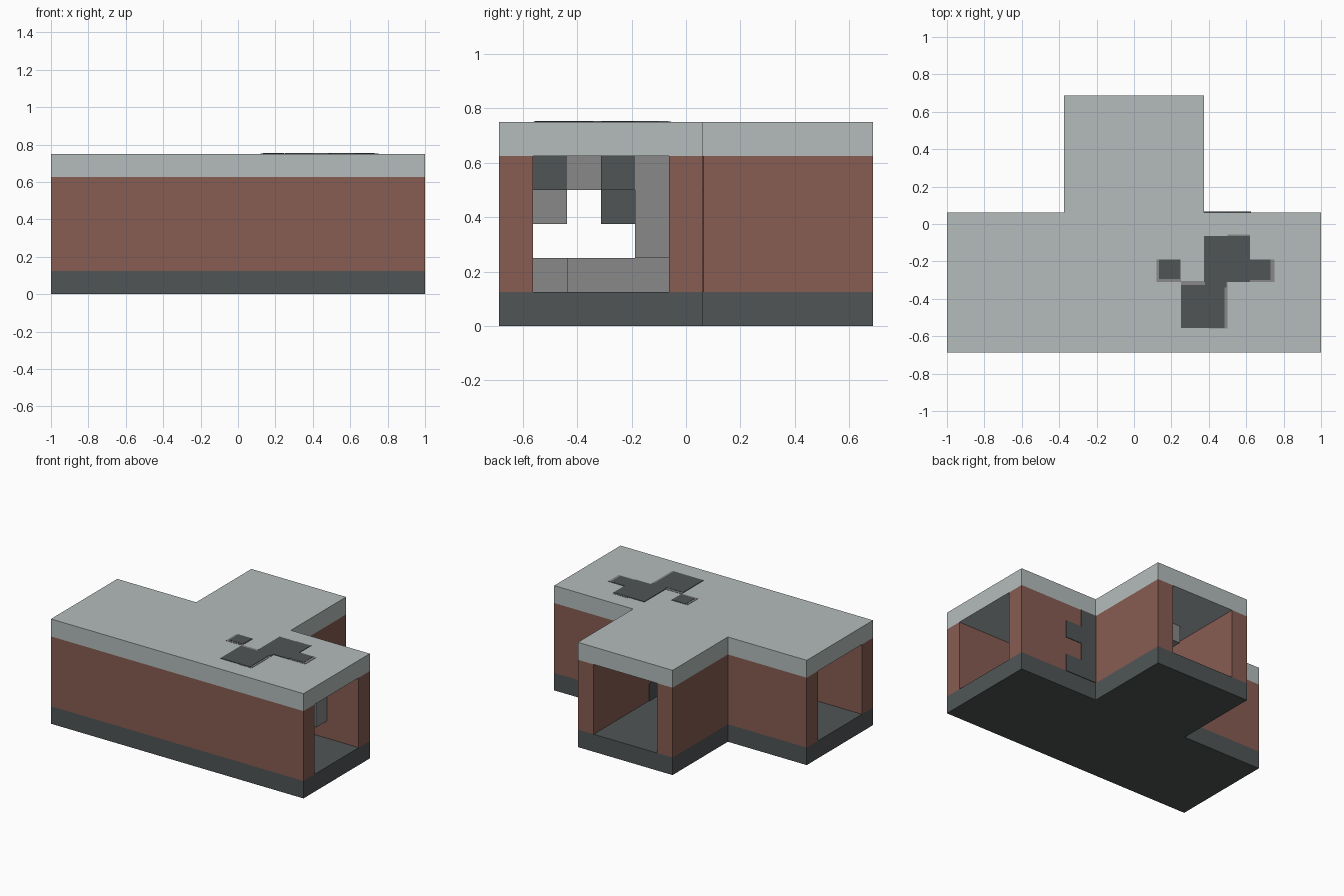
import bpy
import bmesh
from mathutils import Vector

if "Cube" in bpy.data.objects:
    bpy.data.objects.remove(bpy.data.objects["Cube"], do_unlink=True)

U = 0.125  # module: wall, floor and roof thickness


def material(name, r, g, b):
    mat = bpy.data.materials.new(name)
    mat.use_nodes = True
    mat.diffuse_color = (r, g, b, 1)
    bsdf = mat.node_tree.nodes["Principled BSDF"]
    bsdf.inputs["Base Color"].default_value = (r, g, b, 1)
    bsdf.inputs["Roughness"].default_value = 0.9
    return mat


PALE = material("pale_grey_roof", 0.456, 0.503, 0.497)
DARK = material("dark_slate", 0.08, 0.091, 0.093)
BRICK = material("brick_brown", 0.242, 0.107, 0.084)
STONE = material("mid_grey_stone", 0.246, 0.246, 0.246)


def finish(bm, name, mat):
    bmesh.ops.recalc_face_normals(bm, faces=bm.faces)
    mesh = bpy.data.meshes.new(name)
    bm.to_mesh(mesh)
    bm.free()
    mesh.materials.append(mat)
    obj = bpy.data.objects.new(name, mesh)
    bpy.context.collection.objects.link(obj)
    return obj


def prism(name, outline, z0, z1, mat):
    """Extrude a plan outline between two heights."""
    bm = bmesh.new()
    face = bm.faces.new([bm.verts.new((x, y, z0)) for x, y in outline])
    top = bmesh.ops.extrude_face_region(bm, geom=[face])["geom"]
    verts = [v for v in top if isinstance(v, bmesh.types.BMVert)]
    bmesh.ops.translate(bm, verts=verts, vec=(0, 0, z1 - z0))
    return finish(bm, name, mat)


def boxes(name, spans, mat):
    """One object made of boxes, each given as x, y and z ranges."""
    bm = bmesh.new()
    for span in spans:
        lo, hi = Vector(span[0::2]), Vector(span[1::2])
        verts = bmesh.ops.create_cube(bm, size=1)["verts"]
        bmesh.ops.scale(bm, verts=verts, vec=hi - lo)
        bmesh.ops.translate(bm, verts=verts, vec=(lo + hi) / 2)
    return finish(bm, name, mat)


def cells(name, ranges, mat):
    """Blocks on the module grid, counted from the passage floor and front wall."""
    spans = []
    for i0, i1, j0, j1, k0, k1 in ranges:
        spans.append((i0 * U, i1 * U, (j0 - 4.5) * U, (j1 - 4.5) * U,
                      (k0 + 1) * U, (k1 + 1) * U))
    return boxes(name, spans, mat)


# Floor and roof slabs share the T-shaped plan
FRONT, BACK, END, STEM = -5.5 * U, 0.5 * U, 5.5 * U, 3 * U
plan = [(-1, FRONT), (1, FRONT), (1, BACK), (STEM, BACK), (STEM, END),
        (-STEM, END), (-STEM, BACK), (-1, BACK)]
prism("floor_slab", plan, 0, U, DARK)
prism("roof_slab", plan, 5 * U, 6 * U, PALE)

# Walls: a straight front wall and two mirrored corner walls
boxes("front_wall", [(-1, 1, FRONT, FRONT + U, U, 5 * U)], BRICK)
corner = [(1, BACK - U), (1, BACK), (STEM, BACK), (STEM, END),
          (STEM - U, END), (STEM - U, BACK - U)]
for side, name in ((1, "left_corner_wall"), (-1, "right_corner_wall")):
    prism(name, [(side * x, y) for x, y in corner], U, 5 * U, BRICK)

# Stone blocks crowding the left passage, plus one hanging in the stem
cells("stone_blocks", [
    (5, 6, 3, 4, 1, 4), (3, 5, 3, 4, 0, 4), (3, 5, 1, 3, 0, 1),
    (2, 3, 0, 1, 0, 1), (2, 4, 1, 2, 3, 4), (2, 3, 0, 1, 2, 3),
    (-1, 0, 6, 7, 3, 4)], STONE)
cells("dark_blocks", [
    (2, 4, 0, 1, 3, 4), (3, 6, 2, 3, 3, 4), (3, 5, 2, 3, 2, 3)], DARK)

# Dark patch on the rear wall and at the foot of the inner corner
T = 0.004
boxes("rear_wall_patch", [
    (3 * U, 4 * U, BACK - U, BACK + T, U, 5 * U),
    (4 * U, 5 * U, BACK - U, BACK + T, 3 * U, 4 * U),
    (4 * U, 5 * U, BACK - U, BACK + T, U, 2 * U),
    (2 * U - T, 3 * U, BACK - U, BACK, U, 2 * U)], DARK)

# Roof patch: a stone rim under a dark plate
TOP = 6 * U


def roof_plates(name, areas, height, mat):
    boxes(name, [a + (TOP - T, TOP + height) for a in areas], mat)


roof_plates("roof_patch_rim", [
    (0.12, 0.25, -0.31, -0.19), (0.25, 0.38, -0.325, -0.305),
    (0.5, 0.62, -0.1, -0.055), (0.62, 0.75, -0.31, -0.19),
    (0.4, 0.5, -0.56, -0.31)], 0.002, STONE)
roof_plates("roof_patch", [
    (0.375, 0.62, -0.31, -0.065), (0.25, 0.485, -0.555, -0.325),
    (0.38, 0.495, -0.34, -0.3), (0.61, 0.73, -0.3, -0.19),
    (0.135, 0.245, -0.295, -0.19)], 0.004, DARK)
